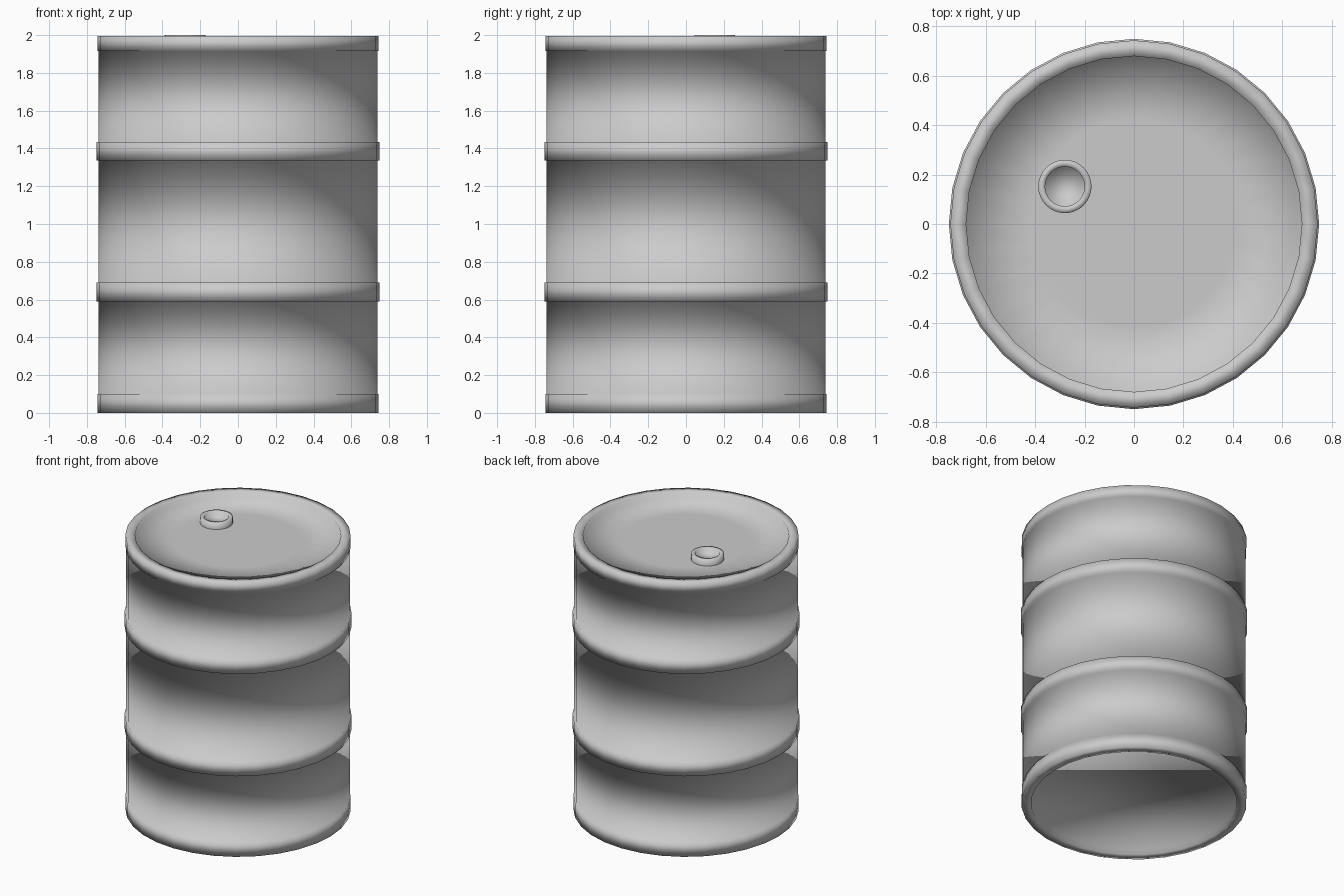
import bpy, bmesh
from math import cos, sin, tau

if "Cube" in bpy.data.objects:
    bpy.data.objects.remove(bpy.data.objects["Cube"])


def lathe(name, profile, sides, centre=(0, 0), cap_start=False, cap_end=False):
    """Revolve (radius, height) points around z, running from bottom to top."""
    bm = bmesh.new()
    rings = [[bm.verts.new((r * cos(tau * i / sides), r * sin(tau * i / sides), z))
              for i in range(sides)] for r, z in profile]
    for a, b in zip(rings, rings[1:]):
        for i in range(sides):
            j = (i + 1) % sides
            bm.faces.new((a[i], a[j], b[j], b[i]))
    if cap_start:
        bm.faces.new(rings[0][::-1])
    if cap_end:
        bm.faces.new(rings[-1])
    for f in bm.faces:
        f.smooth = True
    mesh = bpy.data.meshes.new(name)
    bm.to_mesh(mesh)
    bm.free()
    obj = bpy.data.objects.new(name, mesh)
    obj.location = (centre[0], centre[1], 0)
    bpy.context.collection.objects.link(obj)
    return obj


BODY, RIM, RIB, INNER = 0.738, 0.744, 0.75, 0.68
TOP, LID = 1.996, 1.955

# recessed base and bottom rim
profile = [(INNER, 0.04), (INNER, 0), (RIM, 0), (RIM, 0.10), (BODY, 0.10)]
# two raised hoops on the wall
for z in (0.59, 1.335):
    profile += [(BODY, z), (RIB, z), (RIB, z + 0.1), (BODY, z + 0.1)]
# top rim and recessed lid
profile += [(BODY, 1.915), (RIM, 1.915), (RIM, TOP), (INNER, TOP),
            (INNER, LID), (0.42, LID)]
lathe("barrel_body", profile, 32, cap_start=True, cap_end=True)

# filler opening on the lid
lathe("filler_cap", [(0.108, LID - 0.005), (0.108, 2.0), (0.08, 2.0), (0.08, 1.975)],
      32, centre=(-0.28, 0.152), cap_end=True)
